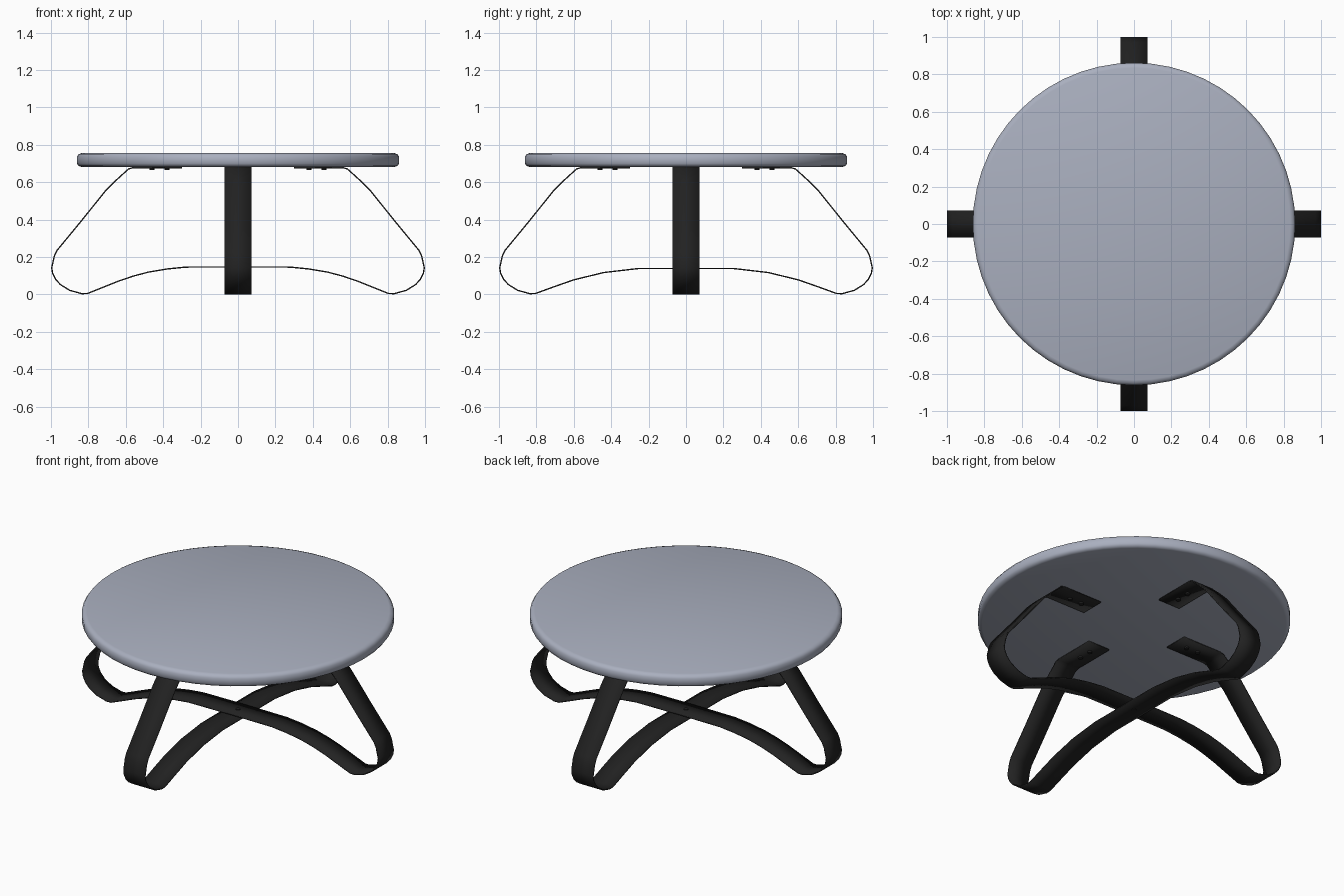
import bpy, bmesh, math
from mathutils import Matrix

if "Cube" in bpy.data.objects:
    bpy.data.objects.remove(bpy.data.objects["Cube"])


def material(name, rgb):
    m = bpy.data.materials.new(name)
    m.diffuse_color = (*rgb, 1)
    m.use_nodes = True
    m.node_tree.nodes["Principled BSDF"].inputs["Base Color"].default_value = m.diffuse_color
    return m


TOP = material("blue grey", (0.40, 0.43, 0.52))
BLACK = material("black metal", (0.016, 0.016, 0.016))


def finish(bm, name, mat, angle=None):
    bmesh.ops.recalc_face_normals(bm, faces=bm.faces[:])
    me = bpy.data.meshes.new(name)
    bm.to_mesh(me)
    bm.free()
    me.materials.append(mat)
    ob = bpy.data.objects.new(name, me)
    bpy.context.collection.objects.link(ob)
    bpy.ops.object.select_all(action='DESELECT')
    ob.select_set(True)
    bpy.context.view_layer.objects.active = ob
    if angle:
        bpy.ops.object.shade_smooth_by_angle(angle=math.radians(angle))
    else:
        bpy.ops.object.shade_smooth()
    return ob


# Round table top: lathed profile with softened rim
profile = [(0, 0.756), (0.835, 0.756), (0.852, 0.75), (0.862, 0.736),
           (0.862, 0.70), (0.853, 0.687), (0.838, 0.682), (0, 0.682)]
bm = bmesh.new()
vs = [bm.verts.new((r, 0, z)) for r, z in profile]
es = [bm.edges.new(p) for p in zip(vs, vs[1:])]
bmesh.ops.spin(bm, geom=vs + es, axis=(0, 0, 1), cent=(0, 0, 0),
               angle=math.tau, steps=56)
bmesh.ops.remove_doubles(bm, verts=bm.verts[:], dist=1e-4)
finish(bm, "table_top", TOP)

# Bent strap legs: each one runs under the top, round both feet and over the arch
upper = [(0.30, 0.678), (0.56, 0.678), (0.585, 0.671), (0.65, 0.612), (0.71, 0.552),
         (0.84, 0.39), (0.968, 0.235), (0.982, 0.205), (0.996, 0.142), (0.991, 0.112),
         (0.976, 0.082), (0.95, 0.053), (0.90, 0.022), (0.835, 0.004), (0.805, 0.005)]
arch_x = [(0.72, 0.039), (0.64, 0.071), (0.56, 0.098), (0.48, 0.119),
          (0.38, 0.136), (0.28, 0.146), (0.10, 0.147)]
arch_y = [(0.70, 0.043), (0.60, 0.078), (0.44, 0.117), (0.25, 0.139), (0.10, 0.139)]


def strap(name, arch, turn, width=0.146):
    half = upper + arch
    path = half + [(-x, z) for x, z in reversed(half)]
    bm = bmesh.new()
    rows = [[bm.verts.new((x, s * width / 2, z)) for s in (-1, 1)] for x, z in path]
    for a, b in zip(rows, rows[1:]):
        bm.faces.new((a[0], b[0], b[1], a[1]))
    bmesh.ops.rotate(bm, verts=bm.verts[:], matrix=Matrix.Rotation(turn, 3, 'Z'))
    ob = finish(bm, name, BLACK, 40)
    mod = ob.modifiers.new("thickness", 'SOLIDIFY')
    mod.thickness = 0.007
    mod.offset = 0


strap("side_strap_leg", arch_x, 0)
strap("front_back_strap_leg", arch_y, math.pi / 2)


# Screw heads under the mounting plates and one through the crossing
def screw(name, x, y, z, r, h):
    bm = bmesh.new()
    bmesh.ops.create_cone(bm, cap_ends=True, segments=16, radius1=r, radius2=r,
                          depth=h, matrix=Matrix.Translation((x, y, z)))
    finish(bm, name, BLACK, 40)


for i in range(4):
    a = i * math.pi / 2
    for j, d in enumerate((0.38, 0.46)):
        screw(f"plate_screw_{i}_{j}", d * math.cos(a), d * math.sin(a), 0.671, 0.013, 0.012)
screw("crossing_screw", 0, 0, 0.143, 0.013, 0.022)
